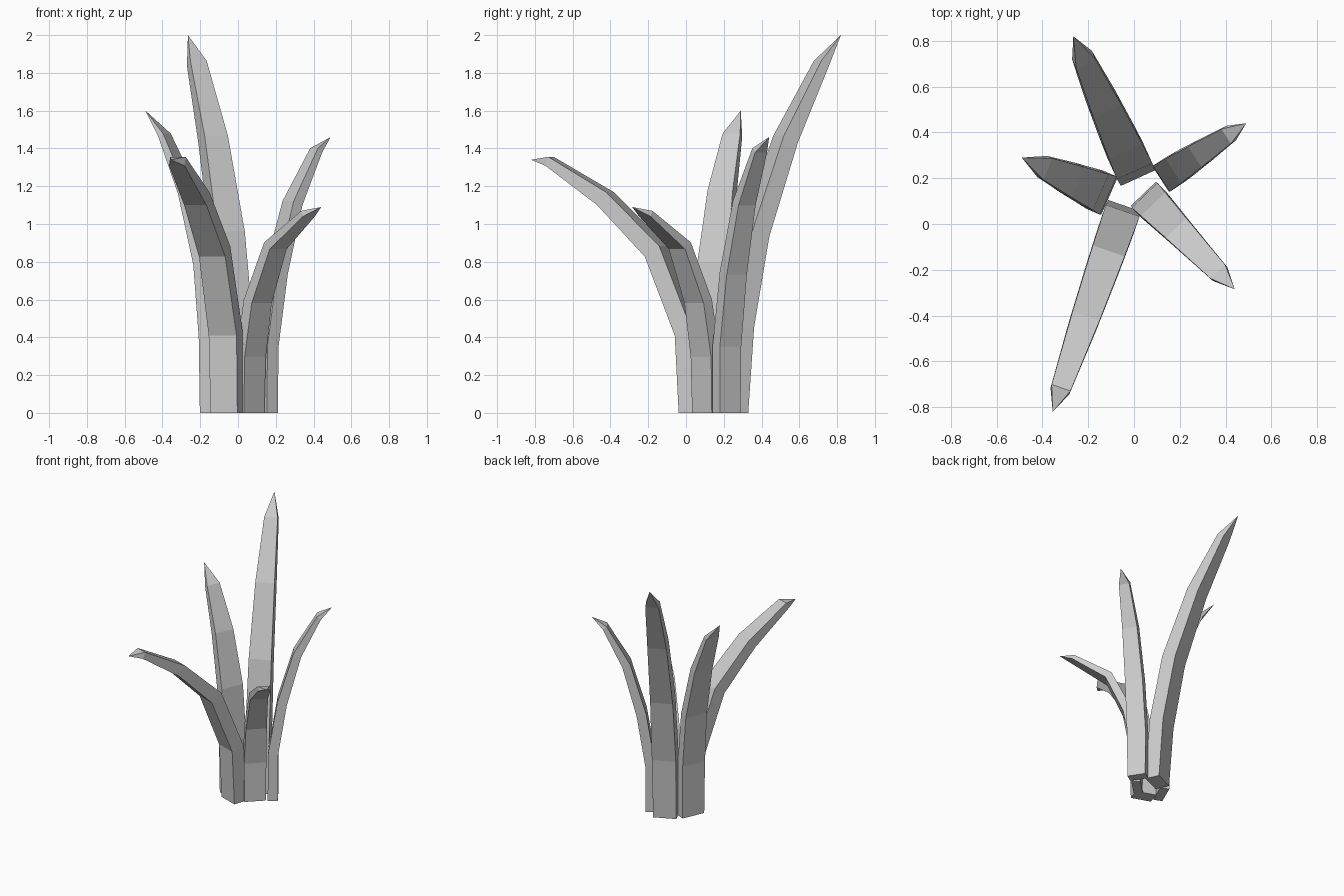
import bpy, bmesh
from mathutils import Vector

if "Cube" in bpy.data.objects:
    bpy.data.objects.remove(bpy.data.objects["Cube"])

WIDTH = [1.0, 1.04, 0.98, 0.83, 0.58]   # width taper per ring
THICK = [1.0, 1.0, 0.98, 0.85, 0.5]    # thickness taper per ring


def leaf(name, base, tip, w, t, path):
    """Four-sided blade bending outwards from base to a pointed tip.
    path = (outward distance, height) of the rings between base and tip."""
    base = Vector((base[0], base[1], 0))
    flat = Vector((tip[0], tip[1], 0)) - base
    reach = flat.length
    out = flat.normalized()
    up = Vector((0, 0, 1))
    side = up.cross(out)
    pts = [(0, 0)] + path + [(reach, tip[2])]
    pts = [Vector(p) for p in pts]
    bm = bmesh.new()
    rings = []
    for i, p in enumerate(pts[:-1]):
        if i == 0:
            tan = Vector((0, 1))
        else:
            tan = ((p - pts[i - 1]).normalized() + (pts[i + 1] - p).normalized()).normalized()
        normal = out * tan.y - up * tan.x      # towards the outer face
        c = base + out * p.x + up * p.y
        a, b = side * w * WIDTH[i] / 2, normal * t * THICK[i] / 2
        rings.append([bm.verts.new(c + v) for v in (a + b, b - a, -a - b, a - b)])
    end = bm.verts.new(base + out * reach + up * tip[2])
    bm.faces.new(rings[0])
    for lo, hi in zip(rings, rings[1:]):
        for k in range(4):
            n = (k + 1) % 4
            bm.faces.new((lo[k], lo[n], hi[n], hi[k]))
    for k in range(4):
        bm.faces.new((rings[-1][k], rings[-1][(k + 1) % 4], end))
    bmesh.ops.recalc_face_normals(bm, faces=bm.faces)
    me = bpy.data.meshes.new(name)
    bm.to_mesh(me)
    bm.free()
    bpy.context.collection.objects.link(bpy.data.objects.new(name, me))


# Tall leaf at the back
leaf("back_leaf", (-0.005, 0.248), (-0.265, 0.82, 2.0), 0.163, 0.105,
     [(0.033, 0.46), (0.127, 0.95), (0.307, 1.45), (0.515, 1.85)])
# Long drooping leaf at the front
leaf("front_leaf", (-0.058, 0.033), (-0.355, -0.82, 1.34), 0.15, 0.1,
     [(0.022, 0.42), (0.2, 0.855), (0.487, 1.135), (0.8, 1.332)])
# Upright leaf on the left
leaf("left_leaf", (-0.137, 0.135), (-0.49, 0.29, 1.6), 0.175, 0.065,
     [(0.005, 0.4), (0.04, 0.79), (0.14, 1.17), (0.275, 1.47)])
# Slim leaf at the right back
leaf("right_back_leaf", (0.146, 0.215), (0.49, 0.44, 1.46), 0.13, 0.07,
     [(0.003, 0.355), (0.065, 0.74), (0.17, 1.11), (0.32, 1.39)])
# Short leaf at the right front
leaf("right_front_leaf", (0.063, 0.108), (0.44, -0.285, 1.09), 0.15, 0.065,
     [(0.008, 0.3), (0.06, 0.59), (0.195, 0.885), (0.445, 1.055)])
